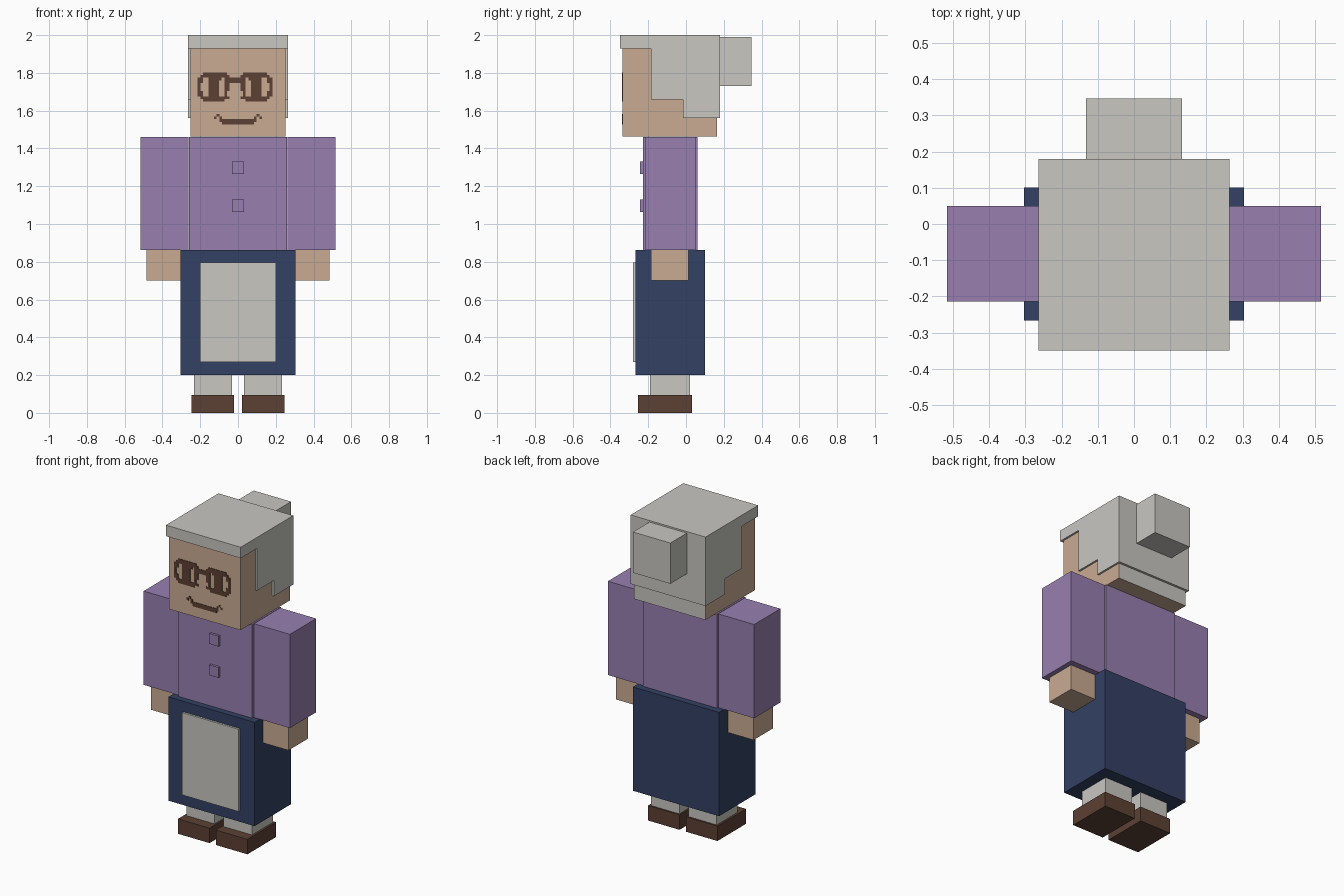
import bpy, bmesh
from mathutils import Vector

cube = bpy.data.objects.get("Cube")
if cube:
    bpy.data.objects.remove(cube, do_unlink=True)


def material(name, r, g, b):
    def lin(c):
        c /= 255
        return c / 12.92 if c <= 0.04045 else ((c + 0.055) / 1.055) ** 2.4
    col = (lin(r), lin(g), lin(b), 1)
    m = bpy.data.materials.new(name)
    m.diffuse_color = col
    m.use_nodes = True
    m.node_tree.nodes["Principled BSDF"].inputs["Base Color"].default_value = col
    return m


SKIN = material("skin", 201, 171, 146)
GREY = material("pale grey", 200, 199, 193)
PURPLE = material("purple cloth", 152, 127, 176)
NAVY = material("navy cloth", 51, 65, 100)
BROWN = material("dark brown", 92, 65, 52)


def add_box(bm, x, y, z):
    verts = bmesh.ops.create_cube(bm, size=1)["verts"]
    lo, hi = Vector((x[0], y[0], z[0])), Vector((x[1], y[1], z[1]))
    for v in verts:
        v.co = Vector([lo[i] + (v.co[i] + 0.5) * (hi[i] - lo[i]) for i in range(3)])


def finish(name, bm, *mats):
    bmesh.ops.recalc_face_normals(bm, faces=bm.faces)
    me = bpy.data.meshes.new(name)
    bm.to_mesh(me)
    bm.free()
    for m in mats:
        me.materials.append(m)
    ob = bpy.data.objects.new(name, me)
    bpy.context.collection.objects.link(ob)
    return ob


def box(name, x, y, z, *mats):
    bm = bmesh.new()
    add_box(bm, x, y, z)
    return finish(name, bm, *mats)


def pair(name, x, y, z, mat):
    box("left_" + name, x, y, z, mat)
    box("right_" + name, (-x[1], -x[0]), y, z, mat)


# Feet, legs, skirt and apron
pair("shoe", (0.022, 0.245), (-0.255, 0.033), (0, 0.095), BROWN)
pair("leg", (0.032, 0.232), (-0.19, 0.022), (0.095, 0.2), GREY)
box("skirt", (-0.304, 0.304), (-0.267, 0.101), (0.2, 0.862), NAVY)
box("apron", (-0.2, 0.2), (-0.28, -0.267), (0.27, 0.795), GREY)

# Upper body, sleeves, hands and buttons
box("torso", (-0.26, 0.26), (-0.228, 0.06), (0.862, 1.46), PURPLE)
pair("sleeve", (0.263, 0.516), (-0.214, 0.05), (0.862, 1.46), PURPLE)
pair("hand", (0.293, 0.485), (-0.184, 0.012), (0.70, 0.862), SKIN)
for name, z in (("upper_button", 1.297), ("lower_button", 1.097)):
    box(name, (-0.033, 0.033), (-0.243, -0.228), (z - 0.033, z + 0.033), PURPLE)

# Head, with the nape coloured like the hair
head = box("head", (-0.252, 0.252), (-0.335, 0.165), (1.462, 1.96), SKIN, GREY)
for p in head.data.polygons:
    if p.normal.y > 0.5:
        p.material_index = 1

# Hair: a stepped side profile extruded across the head
profile = [(-0.35, 2), (0.18, 2), (0.18, 1.56), (-0.015, 1.56), (-0.015, 1.66),
           (-0.185, 1.66), (-0.185, 1.93), (-0.35, 1.93)]
bm = bmesh.new()
side = bm.faces.new([bm.verts.new((-0.264, y, z)) for y, z in profile])
ext = bmesh.ops.extrude_face_region(bm, geom=[side])["geom"]
bmesh.ops.translate(bm, vec=(0.528, 0, 0),
                    verts=[g for g in ext if isinstance(g, bmesh.types.BMVert)])
finish("hair", bm, GREY)
box("hair_bun", (-0.132, 0.132), (0.18, 0.346), (1.73, 1.99), GREY)


# Face details: thin plates from half patterns mirrored about a centre line
def face_plate(name, rows, centre, top, px):
    bm = bmesh.new()
    for r, half in enumerate(rows):
        line = half + half[::-1] + "."
        start = None
        for c, ch in enumerate(line):
            if ch == "#" and start is None:
                start = c
            elif ch != "#" and start is not None:
                x0 = centre - len(half) * px
                add_box(bm, (x0 + start * px, x0 + c * px), (-0.338, -0.335),
                        (top - (r + 1) * px, top - r * px))
                start = None
    finish(name, bm, BROWN)


face_plate("glasses", [
    "..#########...",
    ".###########..",
    "##..#####.####",
    "##..####..####",
    "#...####..##..",
    "#...####..##..",
    "#...####..##..",
    "##..####..#...",
    "##..####..#...",
    ".###########..",
    "..########....",
], -0.016, 1.803, 0.0141)
face_plate("mouth", [
    ".#.......",
    "#.#......",
    "..#######",
    "...######",
], 0.0, 1.583, 0.0141)
